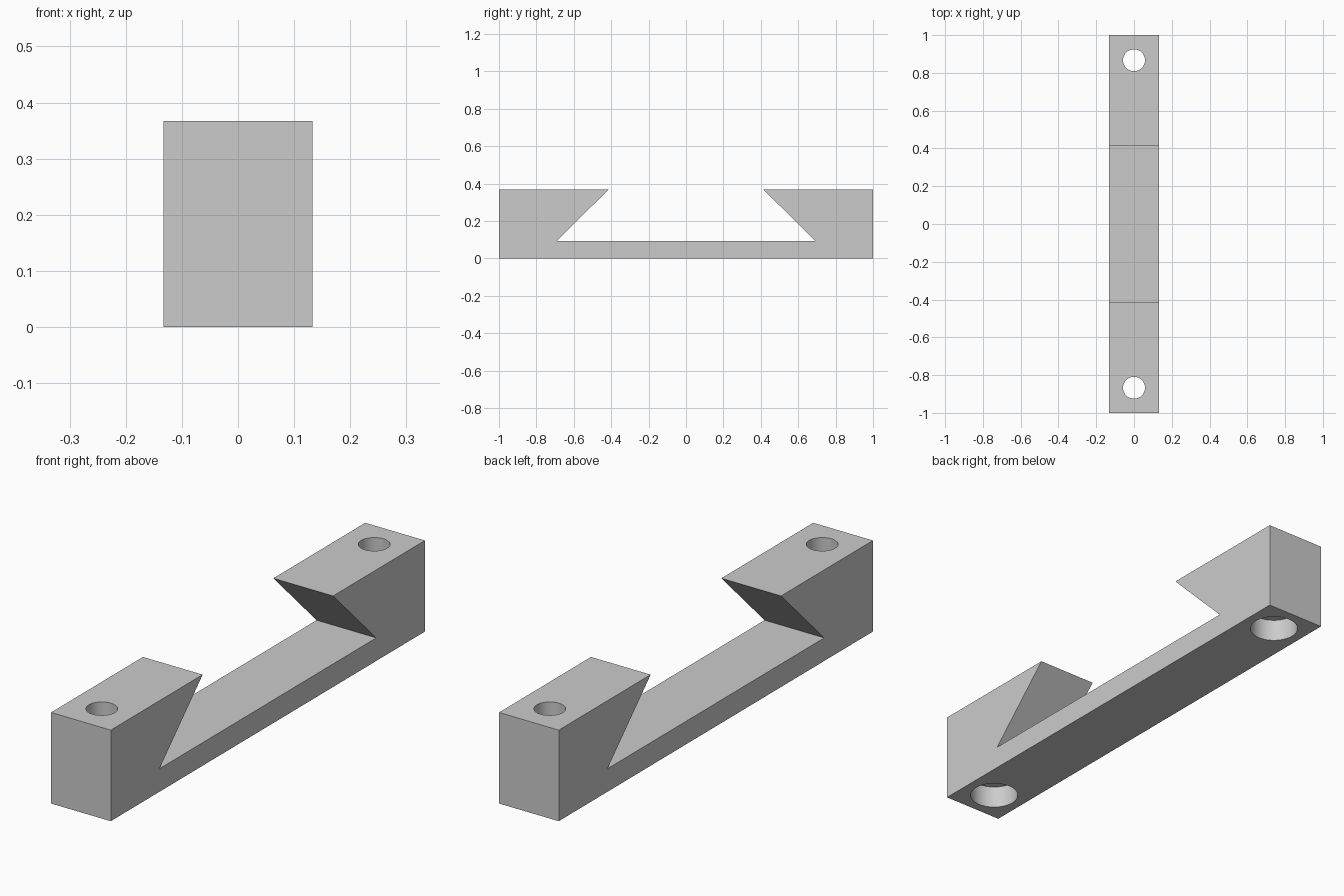
import bpy, bmesh, math

if "Cube" in bpy.data.objects:
    bpy.data.objects.remove(bpy.data.objects["Cube"], do_unlink=True)

HALF_WIDTH, TOP, FLOOR = 0.133, 0.367, 0.093
LIP_Y, ROOT_Y, HOLE_Y = 0.415, 0.69, 0.867

# Plain grey material
grey = bpy.data.materials.new("plain_grey")
grey.use_nodes = True
colour = (0.6, 0.6, 0.6, 1)
grey.diffuse_color = colour
grey.node_tree.nodes["Principled BSDF"].inputs["Base Color"].default_value = colour

# Dovetail bracket: mirrored side profile extruded across its width
half = [(1, 0), (1, TOP), (LIP_Y, TOP), (ROOT_Y, FLOOR)]
profile = half + [(-y, z) for y, z in reversed(half)]
bm = bmesh.new()
side = bm.faces.new([bm.verts.new((-HALF_WIDTH, y, z)) for y, z in profile])
extruded = bmesh.ops.extrude_face_region(bm, geom=[side])["geom"]
bmesh.ops.translate(bm, vec=(2 * HALF_WIDTH, 0, 0),
                    verts=[v for v in extruded if isinstance(v, bmesh.types.BMVert)])
bmesh.ops.recalc_face_normals(bm, faces=bm.faces)
mesh = bpy.data.meshes.new("dovetail_bracket")
bm.to_mesh(mesh)
bm.free()
bracket = bpy.data.objects.new("dovetail_bracket", mesh)
bpy.context.collection.objects.link(bracket)
mesh.materials.append(grey)


def drill(name, y, radius, bottom, top):
    """Cut a vertical round hole into the bracket."""
    bpy.ops.mesh.primitive_cylinder_add(vertices=64, radius=radius, depth=top - bottom,
                                        location=(0, y, (top + bottom) / 2))
    cutter = bpy.context.object
    cutter.name = name
    cutter.hide_render = True
    cutter.data.materials.append(grey)
    cut = bracket.modifiers.new(name, "BOOLEAN")
    cut.operation = "DIFFERENCE"
    cut.solver = "EXACT"
    cut.object = cutter
    bpy.context.view_layer.objects.active = bracket
    bpy.ops.object.modifier_apply(modifier=name)
    bpy.data.objects.remove(cutter, do_unlink=True)


# Screw holes, counterbored from below
for end, y in (("front", -HOLE_Y), ("back", HOLE_Y)):
    drill(end + "_screw_hole", y, 0.058, -0.1, TOP + 0.1)
    drill(end + "_counterbore", y, 0.094, -0.1, 0.092)

# Smooth hole walls, sharp edges elsewhere
bpy.ops.object.select_all(action="DESELECT")
bracket.select_set(True)
bpy.context.view_layer.objects.active = bracket
bpy.ops.object.shade_smooth_by_angle(angle=math.radians(30))
